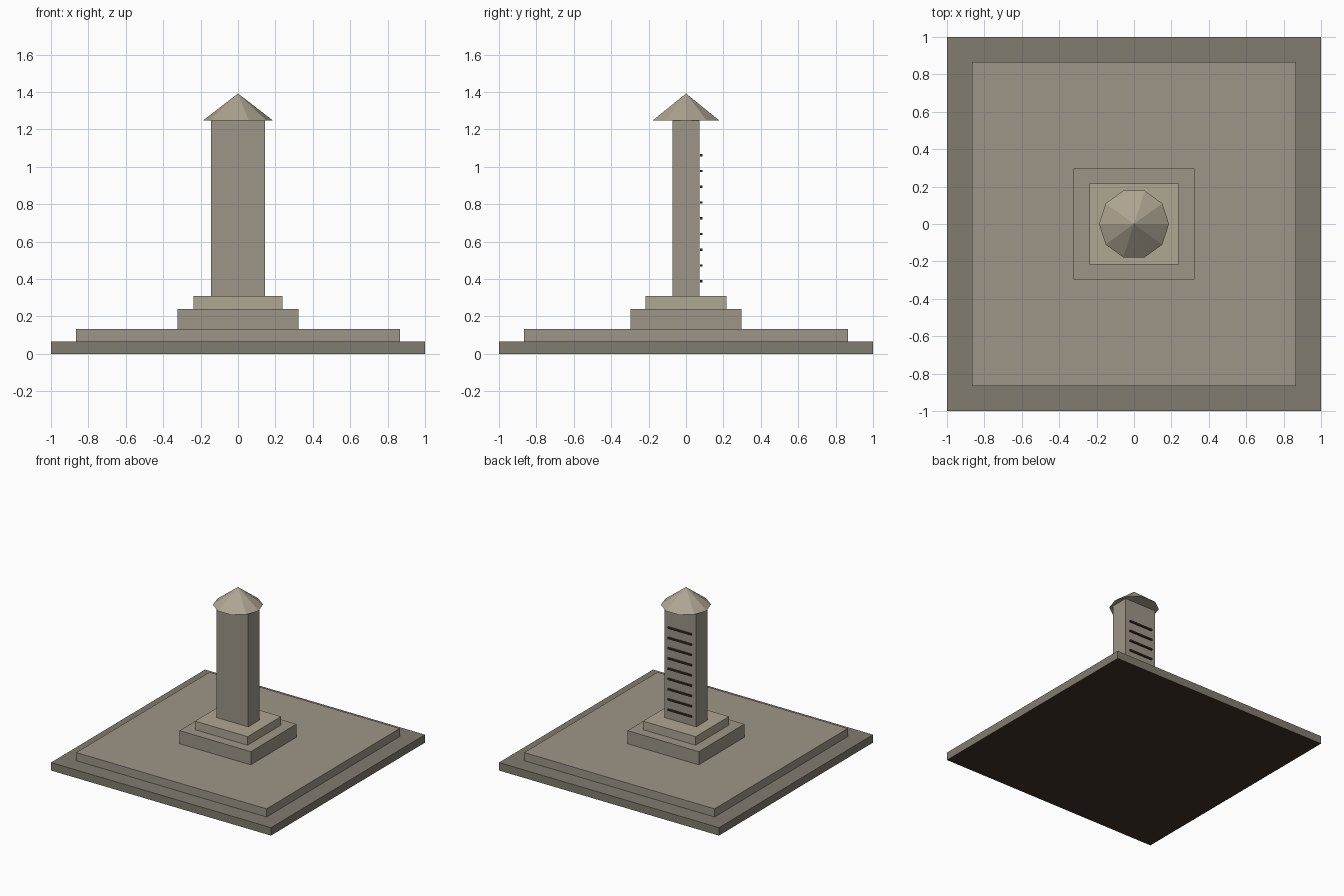
import bpy, math

if "Cube" in bpy.data.objects:
    bpy.data.objects.remove(bpy.data.objects["Cube"])


def material(name, rgb):
    m = bpy.data.materials.new(name)
    m.diffuse_color = (*rgb, 1)
    m.use_nodes = True
    m.node_tree.nodes["Principled BSDF"].inputs["Base Color"].default_value = m.diffuse_color
    return m


paving = material("paving", (0.22, 0.20, 0.16))
stone = material("stone", (0.34, 0.30, 0.245))
pale = material("pale_stone", (0.43, 0.385, 0.29))
dark = material("dark_brown", (0.055, 0.032, 0.025))


def box(name, hx, hy, z0, z1, mat, y=0.0):
    bpy.ops.mesh.primitive_cube_add(size=1, location=(0, y, (z0 + z1) / 2))
    o = bpy.context.object
    o.name = name
    o.scale = (2 * hx, 2 * hy, z1 - z0)
    bpy.ops.object.transform_apply(location=False, rotation=False, scale=True)
    o.data.materials.append(mat)
    return o


# Ground slab with a dark underside
ground = box("ground_slab", 1.0, 1.0, 0.0, 0.065, paving)
ground.data.materials.append(dark)
for f in ground.data.polygons:
    if f.normal.z < -0.5:
        f.material_index = 1

# Stepped platform and plinth
box("terrace", 0.865, 0.865, 0.065, 0.132, stone)
box("plinth_lower", 0.324, 0.297, 0.132, 0.24, stone)
box("plinth_upper", 0.239, 0.217, 0.24, 0.31, pale)

# Pillar
box("pillar", 0.144, 0.073, 0.31, 1.248, stone)

# Row of thin bars standing just off the back of the pillar
for i in range(9):
    z = 0.388 + i * 0.0843
    box(f"back_bar_{i + 1}", 0.108, 0.007, z - 0.006, z + 0.006, dark, y=0.082)

# Ten-sided pointed cap, corners on the x axis
bpy.ops.mesh.primitive_cone_add(vertices=10, radius1=0.187, radius2=0, depth=0.144,
                                location=(0, 0, 1.32), rotation=(0, 0, math.pi / 2))
cap = bpy.context.object
cap.name = "cap"
cap.data.materials.append(pale)
